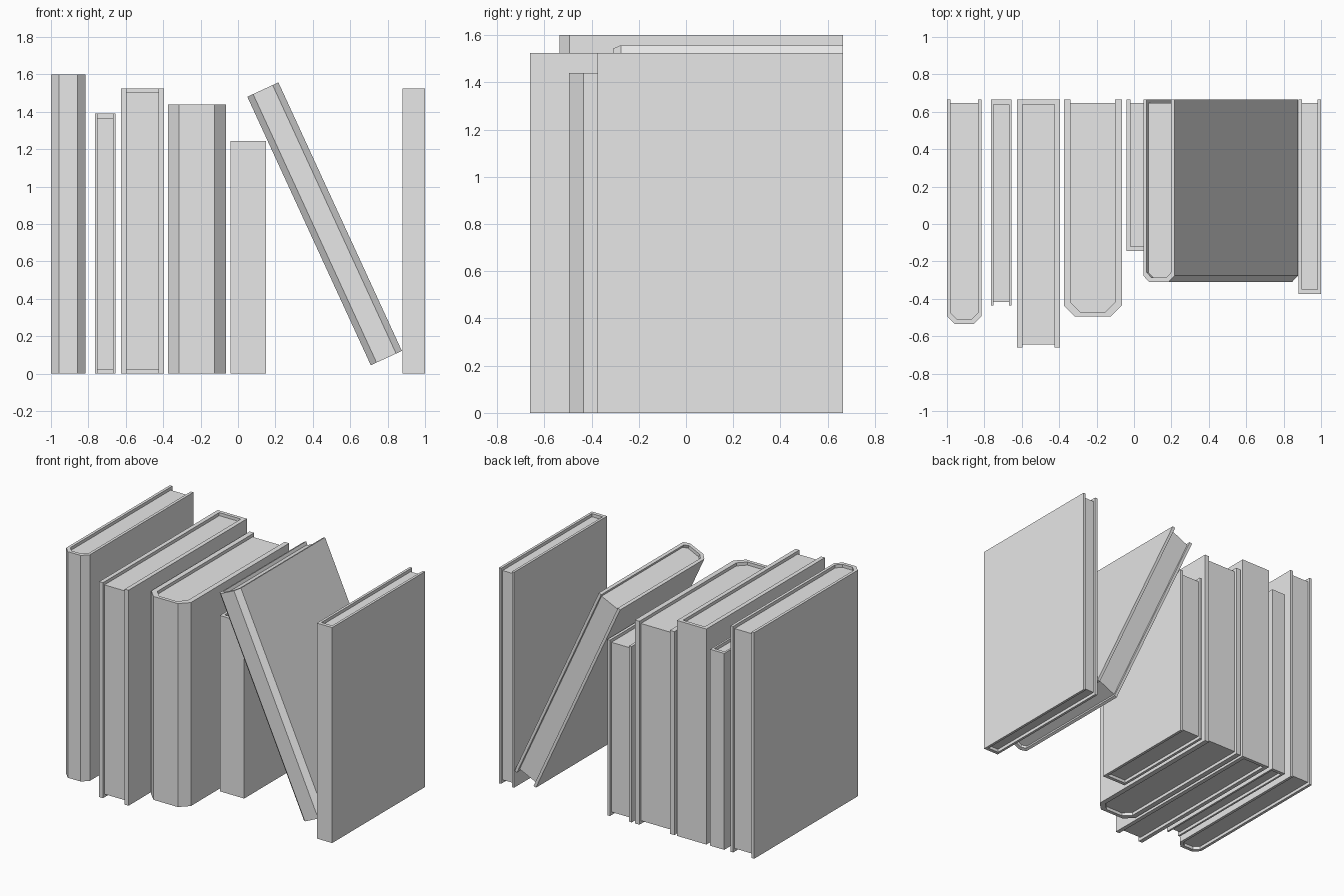
import bpy
from math import radians
from mathutils import Matrix

cube = bpy.data.objects.get("Cube")
if cube:
    bpy.data.objects.remove(cube, do_unlink=True)

grey = bpy.data.materials.new("light_grey")
grey.use_nodes = True
grey.diffuse_color = (0.8, 0.8, 0.8, 1)
for node in grey.node_tree.nodes:
    if node.type == 'BSDF_PRINCIPLED':
        node.inputs["Base Color"].default_value = (0.8, 0.8, 0.8, 1)

BACK = 0.665


def prism(name, outline, z0, z1, matrix):
    """Extrude a counter-clockwise outline from z0 to z1."""
    n = len(outline)
    verts = [(x, y, z) for z in (z0, z1) for x, y in outline]
    faces = [tuple(reversed(range(n))), tuple(range(n, n * 2))]
    faces += [(i, (i + 1) % n, (i + 1) % n + n, i + n) for i in range(n)]
    mesh = bpy.data.meshes.new(name)
    mesh.from_pydata(verts, [], faces)
    mesh.materials.append(grey)
    mesh.transform(matrix)
    bpy.context.collection.objects.link(bpy.data.objects.new(name, mesh))


def u_path(x0, x1, spine, edge, chamfer):
    """Path from the left open edge, round the spine, to the right open edge."""
    if chamfer:
        bend = [(x0, spine + chamfer), (x0 + chamfer, spine),
                (x1 - chamfer, spine), (x1, spine + chamfer)]
    else:
        bend = [(x0, spine), (x1, spine)]
    return [(x0, edge)] + bend + [(x1, edge)]


def book(name, x0, x1, front, height, board, chamfer=0.0,
         spine_at_back=False, matrix=Matrix()):
    spine_wall, fore_edge, recess = 0.025, 0.017, 0.022
    outer = u_path(x0, x1, front, BACK, chamfer)
    inner_chamfer = max(chamfer - 0.008, 0)
    inner = u_path(x0 + board, x1 - board, front + spine_wall, BACK, inner_chamfer)
    pages = u_path(x0 + board, x1 - board, front + spine_wall,
                   BACK - fore_edge, inner_chamfer)
    cover = outer + inner[::-1]
    if spine_at_back:
        # Mirror front to back, keeping the winding
        cover, pages = ([(x, front + BACK - y) for x, y in reversed(p)]
                        for p in (cover, pages))
    prism(name + "_cover", cover, 0, height, matrix)
    prism(name + "_pages", pages, recess, height - recess, matrix)


# Upright books, left to right
book("tall_book", -1.0, -0.815, -0.535, 1.6, 0.02, chamfer=0.042)
book("thin_book", -0.765, -0.655, -0.435, 1.39, 0.014, spine_at_back=True)
book("deep_book", -0.625, -0.395, -0.66, 1.525, 0.03, spine_at_back=True)
book("thick_book", -0.375, -0.065, -0.495, 1.44, 0.036, chamfer=0.06)
book("short_book", -0.04, 0.15, -0.145, 1.245, 0.02)
book("end_book", 0.88, 1.0, -0.375, 1.525, 0.018)

# Leaning book, tilted about its lower left edge
lean = Matrix.Translation((0.71, 0, 0.045)) @ Matrix.Rotation(radians(-24.7), 4, 'Y')
book("leaning_book", 0, 0.183, -0.31, 1.58, 0.02, chamfer=0.034, matrix=lean)
